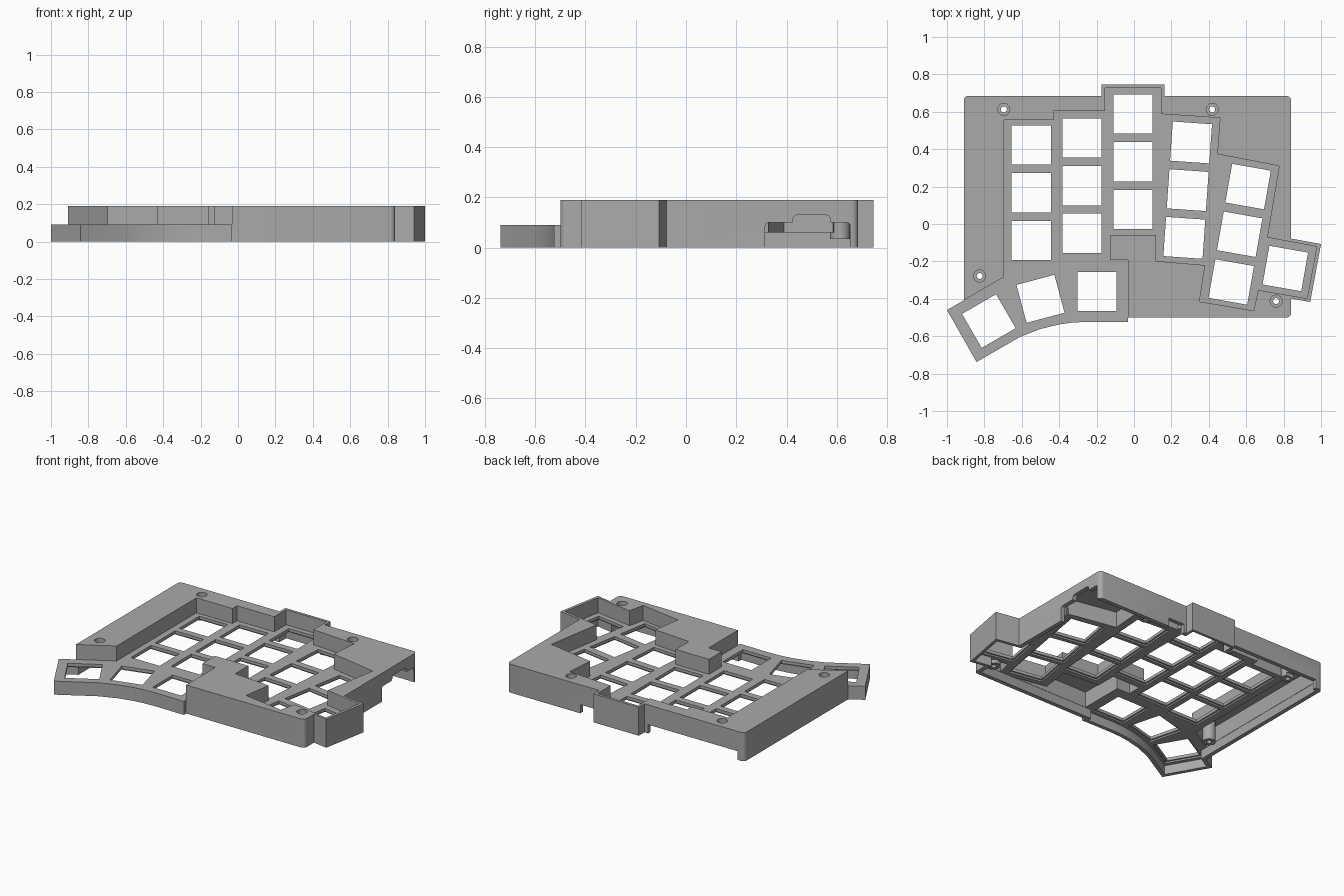
import bpy, bmesh
from math import sin, cos, pi, radians
from mathutils import Vector

cube = bpy.data.objects.get("Cube")
if cube:
    bpy.data.objects.remove(cube, do_unlink=True)

grey = bpy.data.materials.new("case grey")
grey.use_nodes = True
grey.diffuse_color = (0.4, 0.4, 0.4, 1)
grey.node_tree.nodes["Principled BSDF"].inputs["Base Color"].default_value = grey.diffuse_color

TOP, PLATE, UNDER, CEILING = 0.19, 0.09, 0.06, 0.165


def prisms(name, outlines, low, high, axis="Z"):
    """One mesh holding an upright prism per outline (or prisms along X)."""
    bm = bmesh.new()
    for outline in outlines:
        rings = []
        for level in (low, high):
            rings.append([bm.verts.new((u, v, level) if axis == "Z" else (level, u, v))
                          for u, v in outline])
        bottom, top = rings
        bm.faces.new(bottom[::-1])
        bm.faces.new(top)
        for i in range(len(outline)):
            bm.faces.new((bottom[i - 1], bottom[i], top[i], top[i - 1]))
    if bm.calc_volume(signed=True) < 0:
        bmesh.ops.reverse_faces(bm, faces=bm.faces[:])
    mesh = bpy.data.meshes.new(name)
    bm.to_mesh(mesh)
    bm.free()
    mesh.materials.append(grey)
    obj = bpy.data.objects.new(name, mesh)
    bpy.context.collection.objects.link(obj)
    return obj


def combine(target, tool, operation):
    mod = target.modifiers.new("combine", "BOOLEAN")
    mod.operation, mod.object, mod.solver = operation, tool, "EXACT"
    bpy.context.view_layer.objects.active = target
    bpy.ops.object.modifier_apply(modifier=mod.name)
    bpy.data.objects.remove(tool, do_unlink=True)


def offset(outline, d):
    """Mitred offset of an outline: positive d grows it."""
    pts = [Vector(p) for p in outline]
    area = sum(a.x * b.y - b.x * a.y for a, b in zip(pts, pts[1:] + pts[:1]))
    if area < 0:
        pts.reverse()
    result = []
    for i, p in enumerate(pts):
        e1 = (p - pts[i - 1]).normalized()
        e2 = (pts[(i + 1) % len(pts)] - p).normalized()
        n1, n2 = Vector((e1.y, -e1.x)), Vector((e2.y, -e2.x))
        result.append(tuple(p + (n1 + n2) * (d / (1 + n1.dot(n2)))))
    return result


def circle(x, y, r, n=32):
    return [(x + r * cos(2 * pi * i / n), y + r * sin(2 * pi * i / n)) for i in range(n)]


def rounded(x0, x1, y0, y1, r):
    corners = [(x1 - r, y1 - r), (x0 + r, y1 - r), (x0 + r, y0 + r), (x1 - r, y0 + r)]
    return [(x + r * cos(a), y + r * sin(a)) for q, (x, y) in enumerate(corners)
            for a in (pi / 2 * (q + i / 4) for i in range(5))]


def body_outline(inset, r):
    return rounded(-0.91 + inset, 0.84 - inset, -0.5 + inset, 0.685 - inset, r)


def square(x, y, angle, size):
    c, s, h = cos(radians(angle)), sin(radians(angle)), size / 2
    return [(x + c * u - s * v, y + s * u + c * v)
            for u, v in ((-h, -h), (h, -h), (h, h), (-h, h))]


# Outlines
tab = [(-0.173, 0.45), (0.162, 0.45), (0.162, 0.745), (-0.173, 0.745)]
pinky = [(0.6, -0.034), (0.6, -0.355), (0.942, -0.417), (1.0, -0.107)]
thumb = [(-0.032, -0.3), (-0.032, -0.525), (-0.246, -0.523), (-0.33, -0.527), (-0.4, -0.537),
         (-0.5, -0.561), (-0.61, -0.604), (-0.842, -0.738), (-1.0, -0.46), (-0.6, -0.228)]
well = [(-0.696, -0.284), (-0.696, 0.556), (-0.43, 0.556), (-0.43, 0.604), (-0.155, 0.604),
        (-0.155, 0.727), (0.144, 0.727), (0.144, 0.588), (0.46, 0.567), (0.445, 0.374),
        (0.776, 0.31), (0.712, -0.072), (0.977, -0.121), (0.926, -0.398), (0.664, -0.353),
        (0.64, -0.463), (0.35, -0.415), (0.38, -0.22), (0.118, -0.198), (0.118, -0.06),
        (-0.128, -0.06), (-0.128, -0.193), (-0.032, -0.193), (-0.032, -0.65),
        (-0.9, -0.95), (-1.2, -0.576)]
screws = [(-0.696, 0.613), (0.418, 0.613), (-0.825, -0.278), (0.76, -0.412)]

# Outer mass
case = prisms("keyboard_top_case", [body_outline(0, 0.025)], 0, TOP)
for outline, height in ((tab, TOP), (pinky, TOP), (thumb, PLATE)):
    combine(case, prisms("outer_part", [outline], 0, height), "UNION")

# Hollow underneath, leaving a wall around the key well
hollows = [body_outline(0.028, 0.01), offset(tab, -0.018), offset(pinky, -0.02),
           offset(thumb, -0.025)]
for outline in hollows:
    combine(case, prisms("lower_hollow", [outline], -0.1, UNDER), "DIFFERENCE")
pocket = prisms("upper_hollow", [body_outline(0.03, 0.01)], -0.05, CEILING)
combine(pocket, prisms("well_wall", [offset(well, 0.02)], -0.2, 0.4), "DIFFERENCE")
combine(case, pocket, "DIFFERENCE")

# Screw bosses
combine(case, prisms("screw_bosses", [circle(x, y, 0.04) for x, y in screws],
                     0.035, CEILING + 0.01), "UNION")

# Sunken key well
combine(case, prisms("key_well", [well], PLATE, 0.4), "DIFFERENCE")

# Key openings with a wider recess underneath
keys = []
for x, y, step_x, angle in ((-0.549, 0.422, 0, 0), (-0.278, 0.46, 0, 0), (-0.005, 0.588, 0, 0),
                            (0.305, 0.436, -0.018, -4), (0.61, 0.2, -0.045, -10)):
    keys += [(x + step_x * row, y - 0.255 * row, angle) for row in range(3)]
keys += [(0.809, -0.238, -10), (-0.198, -0.361, 0), (-0.5, -0.4, 15), (-0.776, -0.519, 30)]
combine(case, prisms("key_openings", [square(*k, 0.21) for k in keys], -0.1, 0.13), "DIFFERENCE")
combine(case, prisms("key_recesses", [square(*k, 0.232) for k in keys], -0.1, 0.07), "DIFFERENCE")

# Countersunk screw holes
combine(case, prisms("screw_holes", [circle(x, y, 0.016) for x, y in screws], -0.1, 0.4), "DIFFERENCE")
combine(case, prisms("screw_heads", [circle(x, y, 0.032) for x, y in screws], 0.15, 0.4), "DIFFERENCE")

# Connector opening in the right wall, near the back
combine(case, prisms("side_opening", [rounded(0.315, 0.655, -0.1, 0.1, 0.015)],
                     0.79, 0.9, "X"), "DIFFERENCE")
combine(case, prisms("plug_opening", [rounded(0.425, 0.575, 0.02, 0.13, 0.02)],
                     0.78, 0.91, "X"), "DIFFERENCE")

# Low relief in the back wall, either side of the tab
reliefs = [[(a, 0.64), (b, 0.64), (b, 0.72), (a, 0.72)] for a, b in ((-0.86, -0.2), (0.18, 0.3))]
combine(case, prisms("back_relief", reliefs, -0.1, 0.058), "DIFFERENCE")

# Smooth the round holes, keep the edges sharp
bpy.ops.object.select_all(action="DESELECT")
case.select_set(True)
bpy.context.view_layer.objects.active = case
bpy.ops.object.shade_smooth_by_angle(angle=radians(30))
